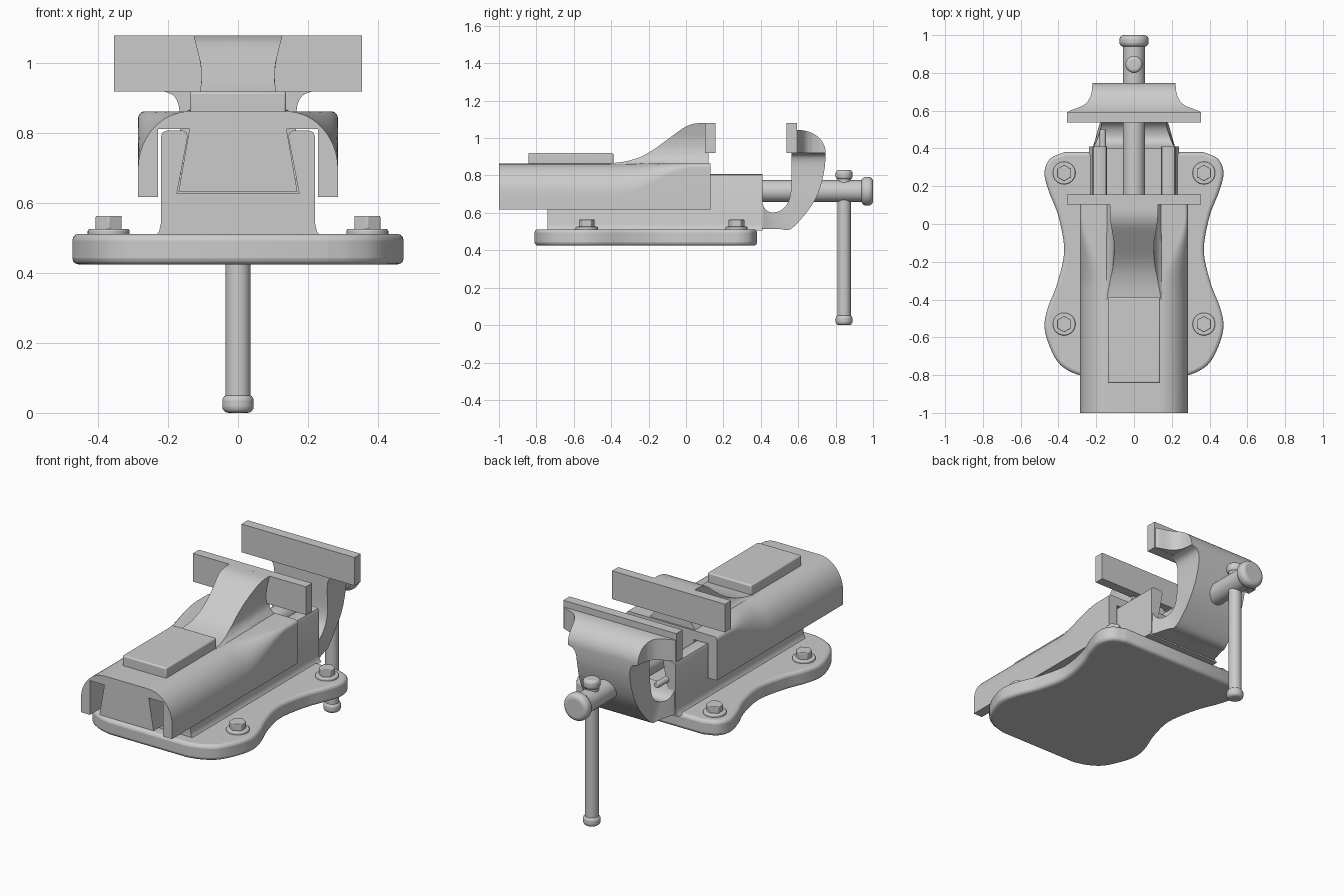
import bpy, bmesh, math
from mathutils import Matrix, Vector

if "Cube" in bpy.data.objects:
    bpy.data.objects.remove(bpy.data.objects["Cube"])


def finish(name, bm, bevel=0.0, segs=3):
    bmesh.ops.recalc_face_normals(bm, faces=bm.faces)
    me = bpy.data.meshes.new(name)
    bm.to_mesh(me)
    bm.free()
    ob = bpy.data.objects.new(name, me)
    bpy.context.collection.objects.link(ob)
    bpy.ops.object.select_all(action='DESELECT')
    ob.select_set(True)
    bpy.context.view_layer.objects.active = ob
    bpy.ops.object.shade_smooth_by_angle(angle=math.radians(35))
    if bevel:
        m = ob.modifiers.new("bevel", 'BEVEL')
        m.width, m.segments, m.limit_method = bevel, segs, 'ANGLE'
        m.angle_limit = math.radians(40)
    return ob


def loft(name, rings, bevel=0.0):
    bm = bmesh.new()
    vs = [[bm.verts.new(p) for p in r] for r in rings]
    n = len(vs[0])
    for a, b in zip(vs, vs[1:]):
        for i in range(n):
            j = (i + 1) % n
            bm.faces.new((a[i], a[j], b[j], b[i]))
    bm.faces.new(vs[0])
    bm.faces.new(vs[-1])
    return finish(name, bm, bevel)


def mirror(half):
    """Close a half outline (x >= 0) into a full symmetric ring."""
    return half + [(-p[0], *p[1:]) for p in reversed(half) if p[0] > 1e-6]


def box(name, x, y, z, bevel=0.0):
    return loft(name, [[(-x, y[0], h), (x, y[0], h), (x, y[1], h), (-x, y[1], h)]
                       for h in z], bevel)


def rod(name, r, start, end, bevel=0.0, sides=32):
    a, b = Vector(start), Vector(end)
    bm = bmesh.new()
    rot = (b - a).to_track_quat('Z', 'Y').to_matrix().to_4x4()
    bmesh.ops.create_cone(bm, cap_ends=True, segments=sides, radius1=r, radius2=r,
                          depth=(b - a).length,
                          matrix=Matrix.Translation((a + b) / 2) @ rot)
    return finish(name, bm, bevel, 4)


def spline(pts, steps=6):
    """Catmull-Rom curve through the points."""
    v = [Vector(p) for p in pts]
    v = [2 * v[0] - v[1]] + v + [2 * v[-1] - v[-2]]
    out = []
    for a, b, c, d in zip(v, v[1:], v[2:], v[3:]):
        for k in range(steps):
            t = k / steps
            out.append(0.5 * (2 * b + (c - a) * t + (2 * a - 5 * b + 4 * c - d) * t * t
                              + (3 * b - a - 3 * c + d) * t ** 3))
    return [tuple(p) for p in out + [v[-2]]]


def interp(x, table):
    for (x0, y0), (x1, y1) in zip(table, table[1:]):
        if x <= x1:
            return y0 + (y1 - y0) * max(0, (x - x0) / (x1 - x0))
    return table[-1][1]


# Base plate with four lugs and a waist
half = [(0, -0.81)] + spline([
    (0.25, -0.81), (0.33, -0.785), (0.40, -0.735), (0.45, -0.64), (0.474, -0.54),
    (0.455, -0.44), (0.405, -0.31), (0.37, -0.14), (0.40, 0.04), (0.45, 0.17),
    (0.474, 0.27), (0.445, 0.345), (0.37, 0.38)]) + [(0, 0.38)]
loft("base_plate", [[(x, y, z) for x, y in mirror(half)] for z in (0.425, 0.512)], 0.018)

# Hex bolts on washers
for i, (x, y) in enumerate([(sx * 0.37, y) for sx in (-1, 1) for y in (-0.53, 0.27)]):
    rod(f"washer_{i}", 0.06, (x, y, 0.505), (x, y, 0.526), 0.006)
    rod(f"bolt_head_{i}", 0.043, (x, y, 0.52), (x, y, 0.564), 0.004, 6)

# Fixed body with two guide rails around a dovetail channel
half = [(0, 0.505), (0.238, 0.505), (0.226, 0.518), (0.221, 0.54), (0.221, 0.79),
        (0.215, 0.803), (0.203, 0.808), (0.157, 0.808), (0.147, 0.802),
        (0.144, 0.79), (0.175, 0.628), (0, 0.628)]
loft("body", [[(x, y, z) for x, z in mirror(half)] for y in (-0.74, 0.41)])

# C-shaped arm: inner y, z, outer y, z, half width
path = spline([(0.40, 0.67, 0.40, 0.513, 0.22), (0.425, 0.62, 0.45, 0.513, 0.205),
               (0.46, 0.602, 0.505, 0.513, 0.19), (0.51, 0.615, 0.56, 0.513, 0.175),
               (0.545, 0.655, 0.635, 0.59, 0.17), (0.56, 0.71, 0.69, 0.67, 0.17),
               (0.563, 0.78, 0.722, 0.75, 0.167), (0.563, 0.84, 0.74, 0.83, 0.166),
               (0.563, 0.88, 0.745, 0.88, 0.17), (0.563, 0.908, 0.746, 0.908, 0.185),
               (0.563, 0.923, 0.746, 0.923, 0.22)], 4)
loft("jaw_arm", [[(-w, a, b), (w, a, b), (w, c, d), (-w, c, d)] for a, b, c, d, w in path])

# Fixed jaw head: flared in plan, rounded over at the back
plan = [(0.585, 0.355), (0.60, 0.345), (0.61, 0.31), (0.625, 0.272), (0.645, 0.247),
        (0.675, 0.23), (0.71, 0.222), (0.746, 0.22)]
rings = []
for k in range(25):
    y = 0.585 + 0.161 * math.sin(k / 24 * math.pi / 2)
    w = interp(y, plan)
    t = min(1, max(0, (y - 0.60) / 0.146))
    top = 0.925 + 0.118 * math.sqrt(max(0, 1 - t * t))
    rings.append([(-w, y, 0.921), (w, y, 0.921), (w, y, top), (-w, y, top)])
loft("fixed_jaw_head", rings)

# Jaw plates
box("fixed_jaw_plate", 0.355, (0.538, 0.594), (0.92, 1.08))
box("moving_jaw_plate", 0.355, (0.102, 0.157), (0.92, 1.08))

# Sliding body: rounded arch that turns into square shoulders near the jaw
rings = []
for y in [-1.0] + [-0.36 + 0.4 * k / 20 for k in range(21)] + [0.13]:
    t = min(1, max(0, (y + 0.36) / 0.4))
    s = 1 - 0.87 * (3 * t * t - 2 * t ** 3)
    rx, rz = 0.149 * s, 0.165 * s
    half = [(0, 0.863)]
    for k in range(13):
        a = math.pi / 2 * k / 12
        half.append((0.286 - rx + rx * math.sin(a), 0.863 - rz + rz * math.cos(a)))
    half += [(0.286, 0.618), (0.229, 0.618), (0.229, 0.812), (0.139, 0.812),
             (0.17, 0.633), (0, 0.633)]
    rings.append([(x, y, z) for x, z in mirror(half)])
loft("sliding_body", rings)

# Raised pad on the slider
box("top_pad", 0.138, (-0.842, -0.388), (0.85, 0.92), 0.008)

# Swept neck rising to the moving jaw
waist = [(0.86, 0.15), (0.875, 0.13), (0.90, 0.113), (0.95, 0.104), (1.0, 0.107),
         (1.08, 0.127)]
rings = []
for y, top in spline([(-0.40, 0.865), (-0.32, 0.876), (-0.246, 0.898), (-0.18, 0.934),
                      (-0.11, 0.984), (-0.02, 1.05), (0.02, 1.07), (0.06, 1.079),
                      (0.12, 1.08)], 4):
    half = [(0, 0.84)]
    for k in range(13):
        z = 0.85 + (top - 0.85) * k / 12
        half.append((interp(z, waist), z))
    rings.append([(x, y, z) for x, z in mirror(half + [(0, top)])])
loft("moving_jaw_neck", rings)

# Lead screw, its knob and a small guide pin
rod("lead_screw", 0.059, (0, 0.0, 0.716), (0, 0.95, 0.716))
rod("screw_knob", 0.077, (0, 0.938, 0.716), (0, 1.0, 0.716), 0.024)
rod("guide_pin", 0.017, (-0.165, 0.38, 0.70), (-0.165, 0.50, 0.70), 0.004, 20)

# Sliding handle with end caps
rod("handle_bar", 0.036, (0, 0.845, 0.02), (0, 0.845, 0.80))
for name, z in (("handle_cap_bottom", 0.0), ("handle_cap_top", 0.777)):
    rod(name, 0.045, (0, 0.845, z), (0, 0.845, z + 0.053), 0.018)
